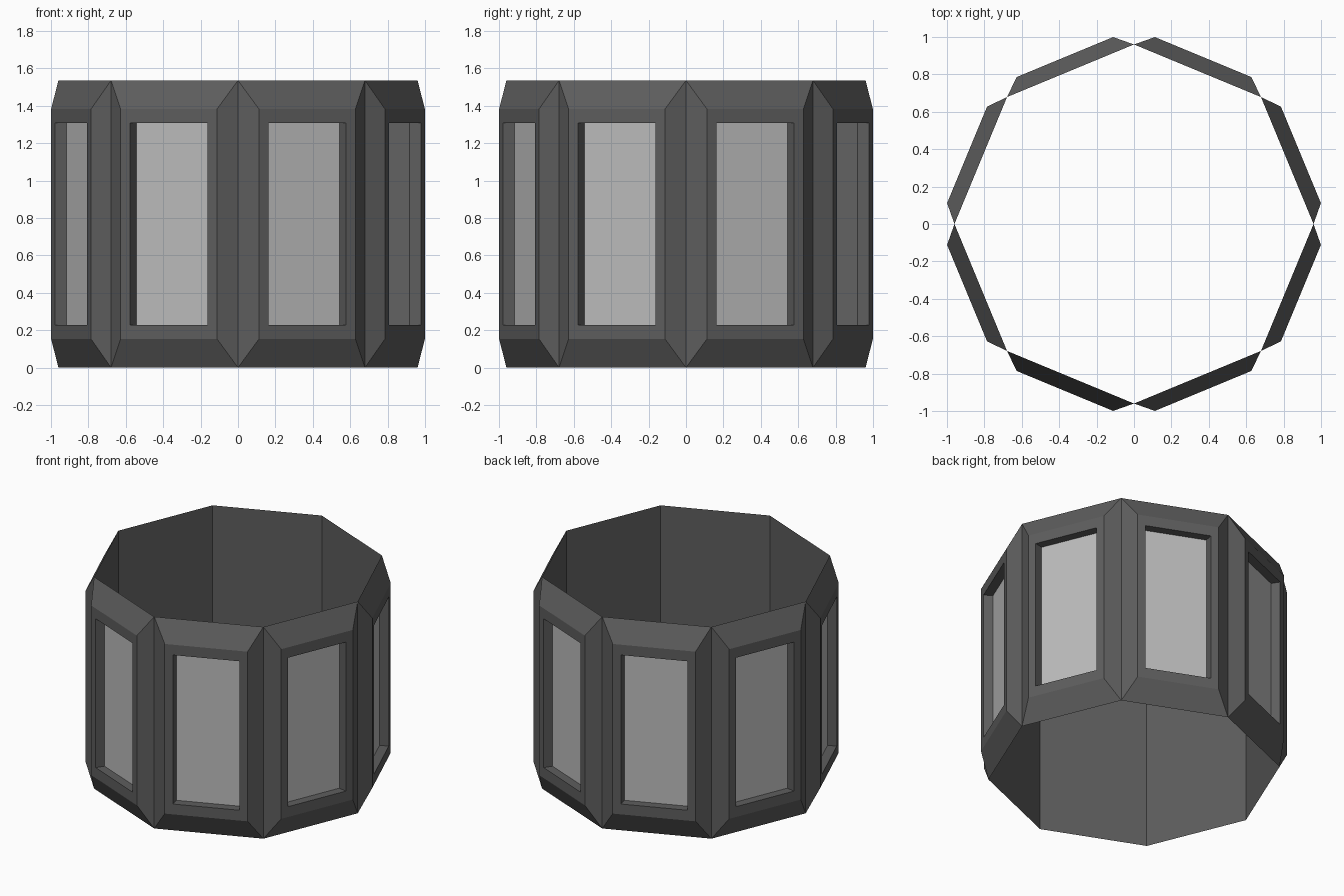
import bpy, bmesh, math
from mathutils import Matrix, Vector

if "Cube" in bpy.data.objects:
    bpy.data.objects.remove(bpy.data.objects["Cube"])

SIDES = 8
INNER_R = 0.96
HEIGHT = 1.535
MID = HEIGHT / 2
INNER = INNER_R * math.cos(math.pi / SIDES)    # distance to the inner wall
INNER_HALF = INNER_R * math.sin(math.pi / SIDES)
OUTER = 0.966                                  # distance to the outer face
PANE = OUTER - 0.062                           # distance to the window pane


def material(name, value):
    mat = bpy.data.materials.new(name)
    mat.diffuse_color = (value, value, value, 1)
    mat.use_nodes = True
    mat.node_tree.nodes["Principled BSDF"].inputs["Base Color"].default_value = mat.diffuse_color
    return mat


def rect(bm, dist, half_w, half_h):
    """Upright rectangle of vertices facing -y at a distance from the axis."""
    return [bm.verts.new((sx * half_w, -dist, MID + sz * half_h))
            for sx, sz in ((-1, -1), (1, -1), (1, 1), (-1, 1))]


def bridge(bm, a, b):
    for i in range(4):
        j = (i + 1) % 4
        bm.faces.new((a[i], a[j], b[j], b[i]))


def ring_object(name, build, mat):
    """Repeat one side's geometry around the z axis."""
    bm = bmesh.new()
    for i in range(SIDES):
        before = set(bm.verts)
        build(bm)
        new = [v for v in bm.verts if v not in before]
        turn = Matrix.Rotation((i + 0.5) * math.tau / SIDES, 3, 'Z')
        bmesh.ops.rotate(bm, verts=new, cent=Vector(), matrix=turn)
    mesh = bpy.data.meshes.new(name)
    bm.to_mesh(mesh)
    bm.free()
    mesh.materials.append(mat)
    obj = bpy.data.objects.new(name, mesh)
    bpy.context.collection.objects.link(obj)
    return obj


# Bevelled wall panel with a recessed window opening
def frame_side(bm):
    wall = rect(bm, INNER, INNER_HALF, MID)
    face = rect(bm, OUTER, 0.279, 0.615)
    opening = rect(bm, OUTER, 0.225, 0.54)
    recess = rect(bm, PANE, 0.213, 0.54)
    bm.faces.new(wall[::-1])
    for a, b in ((wall, face), (face, opening), (opening, recess)):
        bridge(bm, a, b)


# Light pane closing the recess
def pane_side(bm):
    bm.faces.new(rect(bm, PANE, 0.213, 0.54))


ring_object("panel_frames", frame_side, material("dark_grey", 0.11))
ring_object("window_panes", pane_side, material("light_grey", 0.5))
